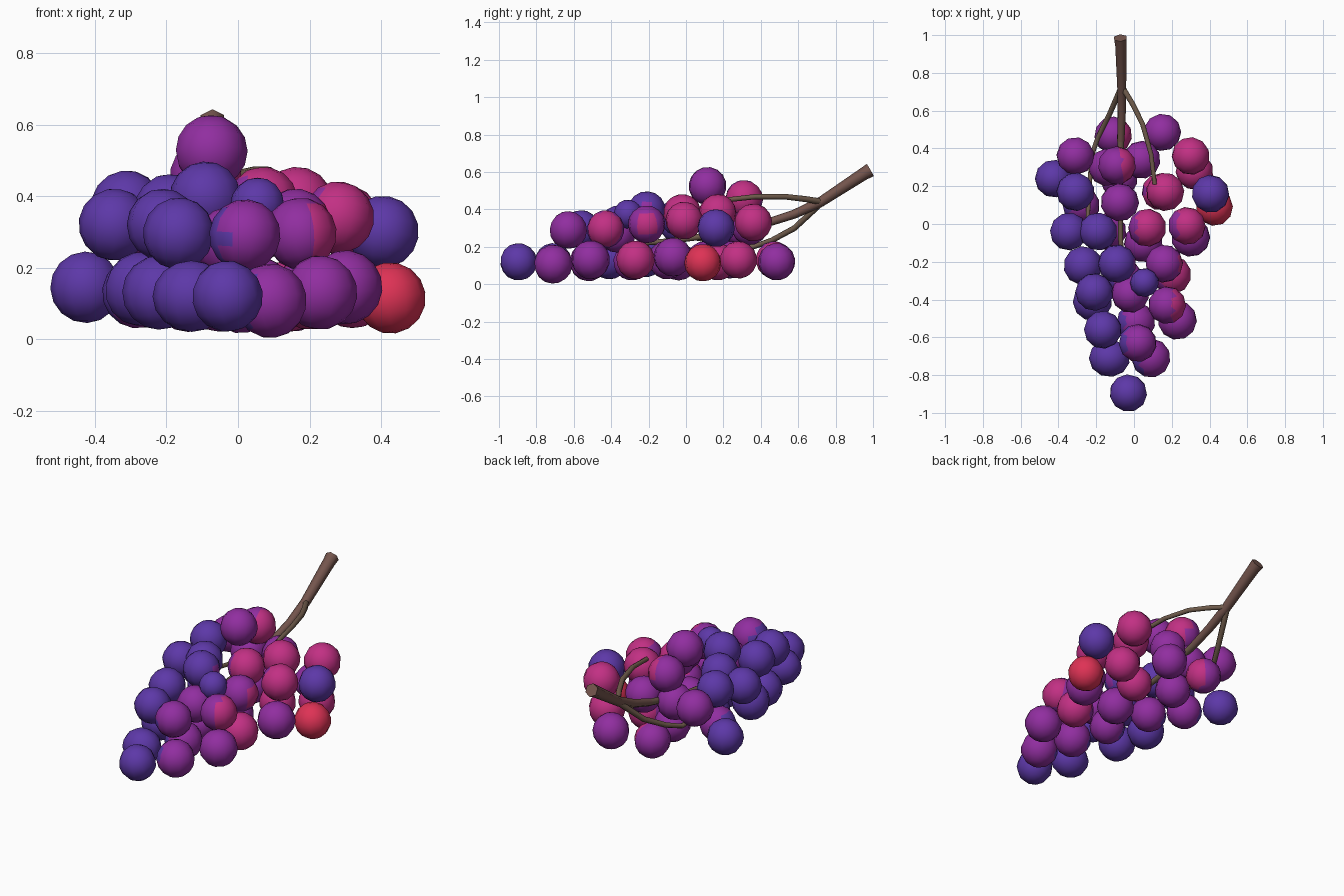
import bpy, bmesh, math, random
from mathutils import Matrix, Euler

random.seed(4)


def lin(c):
    return ((c / 255 + 0.055) / 1.055) ** 2.4


def material(name, r, g, b):
    m = bpy.data.materials.new(name)
    m.diffuse_color = (lin(r), lin(g), lin(b), 1)
    return m


skins = [material("indigo skin", 93, 56, 168), material("purple skin", 145, 46, 160),
         material("magenta skin", 194, 48, 132), material("red skin", 222, 50, 85)]
wood = material("brown stem", 116, 85, 77)
twig = material("olive twig", 112, 92, 76)


# Grapes: rows of x, y, z, ripeness (0 indigo .. 3 red)
def add_grapes(name, rows, r=0.104, stretch=1):
    bm = bmesh.new()
    for x, y, z, ripe in rows:
        rot = Euler([random.uniform(-0.2, 0.2) for _ in range(3)]).to_matrix().to_4x4()
        mat = Matrix.Translation((x, y, z)) @ Matrix.Diagonal((stretch, 1, 1, 1)) @ rot
        out = bmesh.ops.create_uvsphere(bm, u_segments=11, v_segments=8, radius=r, matrix=mat)
        bm.normal_update()
        for f in {f for v in out["verts"] for f in v.link_faces}:
            f.smooth = True
            # the side towards +x is riper
            f.material_index = max(0, min(3, round(ripe + 0.35 * f.normal.x)))
    me = bpy.data.meshes.new(name)
    bm.to_mesh(me)
    bm.free()
    for m in skins:
        me.materials.append(m)
    bpy.context.collection.objects.link(bpy.data.objects.new(name, me))


add_grapes("lower_grapes", [
    (0.09, -0.71, 0.107, 0.7),
    (0.01, -0.52, 0.12, 0.7), (0.23, -0.51, 0.13, 1), (-0.22, -0.41, 0.13, 0),
    (0.20, -0.27, 0.13, 1.7), (-0.27, -0.22, 0.14, 0), (0.05, -0.10, 0.13, 1.1),
    (0.30, -0.07, 0.145, 1)])
add_grapes("tip_grape", [(-0.03, -0.895, 0.12, 0)], 0.1)
add_grapes("wide_grape", [(-0.13, -0.71, 0.12, 0)], 0.1, 1.09)
add_grapes("rear_lower_grapes", [
    (0.425, 0.09, 0.115, 3), (0.32, 0.28, 0.13, 2), (0.15, 0.485, 0.12, 1),
    (-0.11, 0.47, 0.13, 1.35), (-0.425, 0.24, 0.145, 0), (-0.28, 0.10, 0.13, 0.7),
    (-0.05, -0.29, 0.12, 0.7), (-0.14, -0.04, 0.12, 0.7), (0.14, 0.17, 0.12, 1.8),
    (-0.08, 0.24, 0.13, 1)], 0.1)
add_grapes("middle_grapes", [
    (0.02, -0.63, 0.29, 0.7), (-0.165, -0.56, 0.295, 0), (0.175, -0.43, 0.295, 1.35),
    (-0.02, -0.37, 0.27, 0.9), (-0.21, -0.36, 0.32, 0), (0.16, -0.21, 0.32, 1.2),
    (-0.345, -0.04, 0.32, 0), (0.28, -0.01, 0.34, 1.7), (0.405, 0.16, 0.30, 0),
    (0.30, 0.36, 0.33, 2), (0.04, 0.34, 0.31, 1), (-0.31, 0.36, 0.33, 0.9),
    (-0.14, 0.30, 0.30, 1)], 0.101)
add_grapes("upper_grapes", [
    (-0.09, -0.21, 0.395, 0.2), (-0.19, -0.04, 0.36, 0), (0.07, -0.02, 0.38, 1.7),
    (-0.31, 0.17, 0.37, 0), (0.165, 0.17, 0.38, 1.9), (-0.075, 0.115, 0.525, 1),
    (-0.09, 0.31, 0.455, 1.4)], 0.102)
add_grapes("small_grape", [(0.055, -0.31, 0.375, 0.1)], 0.077)


# Stem and branches: six-sided tubes through x, y, z, radius
def tube(name, pts, mat):
    cu = bpy.data.curves.new(name, "CURVE")
    cu.dimensions = "3D"
    cu.bevel_depth = 1
    cu.bevel_resolution = 1
    cu.use_fill_caps = True
    sp = cu.splines.new("POLY")
    sp.points.add(len(pts) - 1)
    for p, (x, y, z, r) in zip(sp.points, pts):
        p.co = (x, y, z, 1)
        p.radius = r
        p.tilt = math.pi / 6
    sp.use_smooth = True
    cu.materials.append(mat)
    bpy.context.collection.objects.link(bpy.data.objects.new(name, cu))


tube("main_stem", [(-0.072, 0.985, 0.61, 0.038), (-0.07, 0.95, 0.59, 0.034),
                   (-0.065, 0.72, 0.44, 0.027), (-0.065, 0.58, 0.375, 0.024),
                   (-0.07, 0.44, 0.33, 0.022)], wood)
tube("inner_stem", [(-0.07, 0.46, 0.335, 0.021), (-0.075, 0.2, 0.27, 0.018),
                    (-0.07, -0.1, 0.23, 0.015), (-0.04, -0.35, 0.21, 0.012)], twig)
tube("right_branch", [(-0.065, 0.73, 0.44, 0.017), (-0.01, 0.64, 0.455, 0.016),
                      (0.045, 0.53, 0.468, 0.015), (0.09, 0.37, 0.468, 0.014),
                      (0.11, 0.21, 0.45, 0.013)], twig)
tube("left_branch", [(-0.065, 0.73, 0.44, 0.017), (-0.13, 0.58, 0.30, 0.016),
                     (-0.19, 0.46, 0.235, 0.015), (-0.225, 0.36, 0.20, 0.014),
                     (-0.235, 0.2, 0.22, 0.013), (-0.245, 0.03, 0.25, 0.012)], twig)
